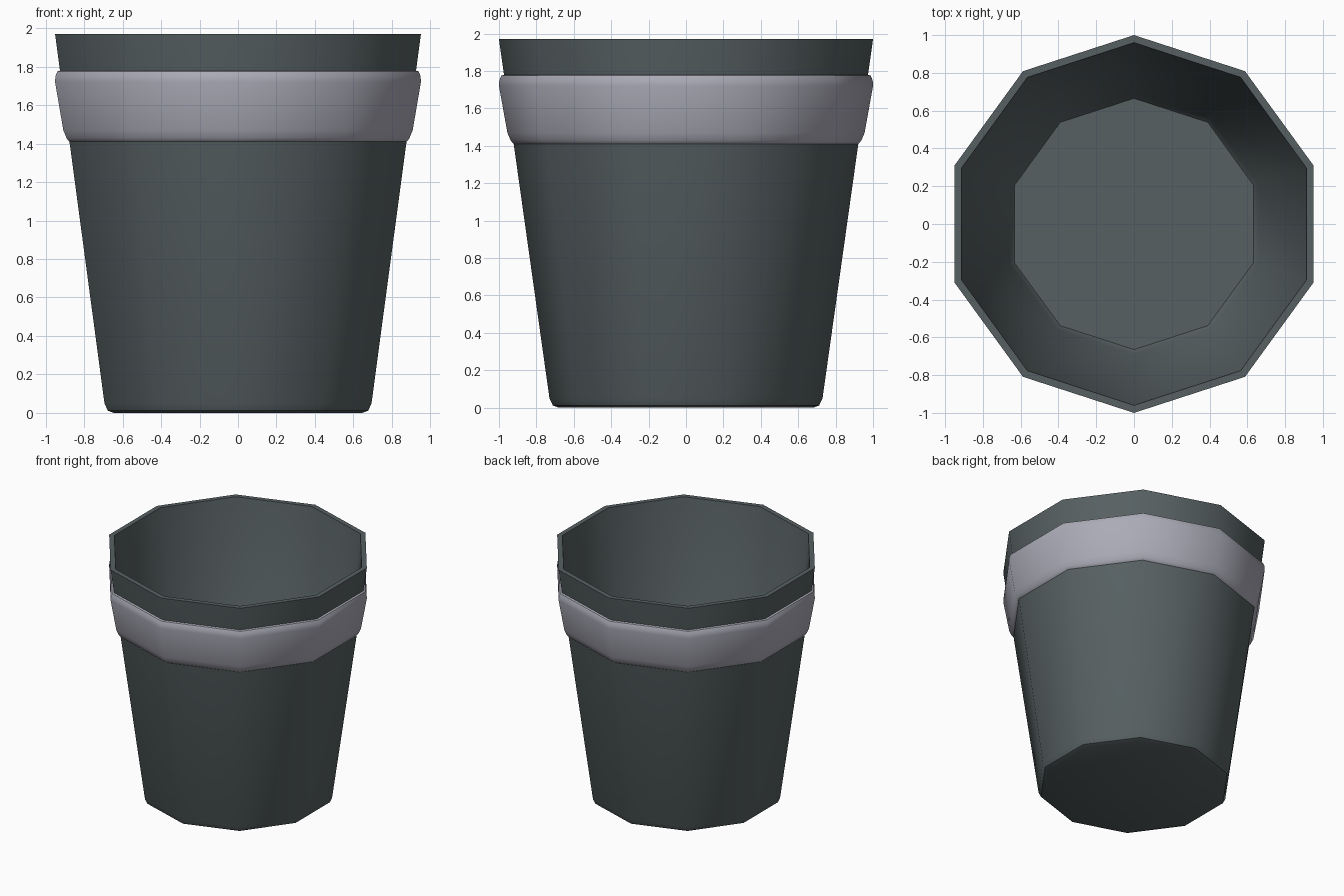
import bpy, bmesh, math

if "Cube" in bpy.data.objects:
    bpy.data.objects.remove(bpy.data.objects["Cube"])

SIDES = 10


def material(name, rgb):
    m = bpy.data.materials.new(name)
    m.diffuse_color = (*rgb, 1)
    m.use_nodes = True
    m.node_tree.nodes["Principled BSDF"].inputs["Base Color"].default_value = m.diffuse_color
    return m


def lathe(name, profile, mat, cap_ends=False):
    """Ten-sided turned shape from (corner radius, height) pairs."""
    bm = bmesh.new()
    rings = []
    for r, z in profile:
        angles = [math.pi / 2 + 2 * math.pi * k / SIDES for k in range(SIDES)]
        rings.append([bm.verts.new((r * math.cos(a), r * math.sin(a), z)) for a in angles])
    for lo, hi in zip(rings, rings[1:]):
        for k in range(SIDES):
            n = (k + 1) % SIDES
            bm.faces.new((lo[k], lo[n], hi[n], hi[k]))
    if cap_ends:
        bm.faces.new(rings[0][::-1])
        bm.faces.new(rings[-1])
    me = bpy.data.meshes.new(name)
    bm.to_mesh(me)
    bm.free()
    ob = bpy.data.objects.new(name, me)
    bpy.context.collection.objects.link(ob)
    me.materials.append(mat)
    bpy.ops.object.select_all(action='DESELECT')
    ob.select_set(True)
    bpy.context.view_layer.objects.active = ob
    bpy.ops.object.shade_smooth_by_angle(angle=math.radians(42))
    return ob


dark = material("dark_grey", (0.095, 0.118, 0.123))
light = material("light_grey", (0.41, 0.41, 0.48))

# Cup body: underside, rounded foot, outer wall, rim, inner wall, floor
lathe("cup_body", [(0.68, 0), (0.712, 0.012), (0.73, 0.05), (1.0, 1.97),
                   (0.96, 1.97), (0.69, 0.075), (0.665, 0.04)], dark, cap_ends=True)

# Raised band around the upper wall, its edges sunk into the body
lathe("band", [(0.91, 1.405), (0.925, 1.412), (0.938, 1.43), (0.955, 1.47),
               (1.0, 1.72), (0.998, 1.75), (0.988, 1.775), (0.965, 1.782)], light)
